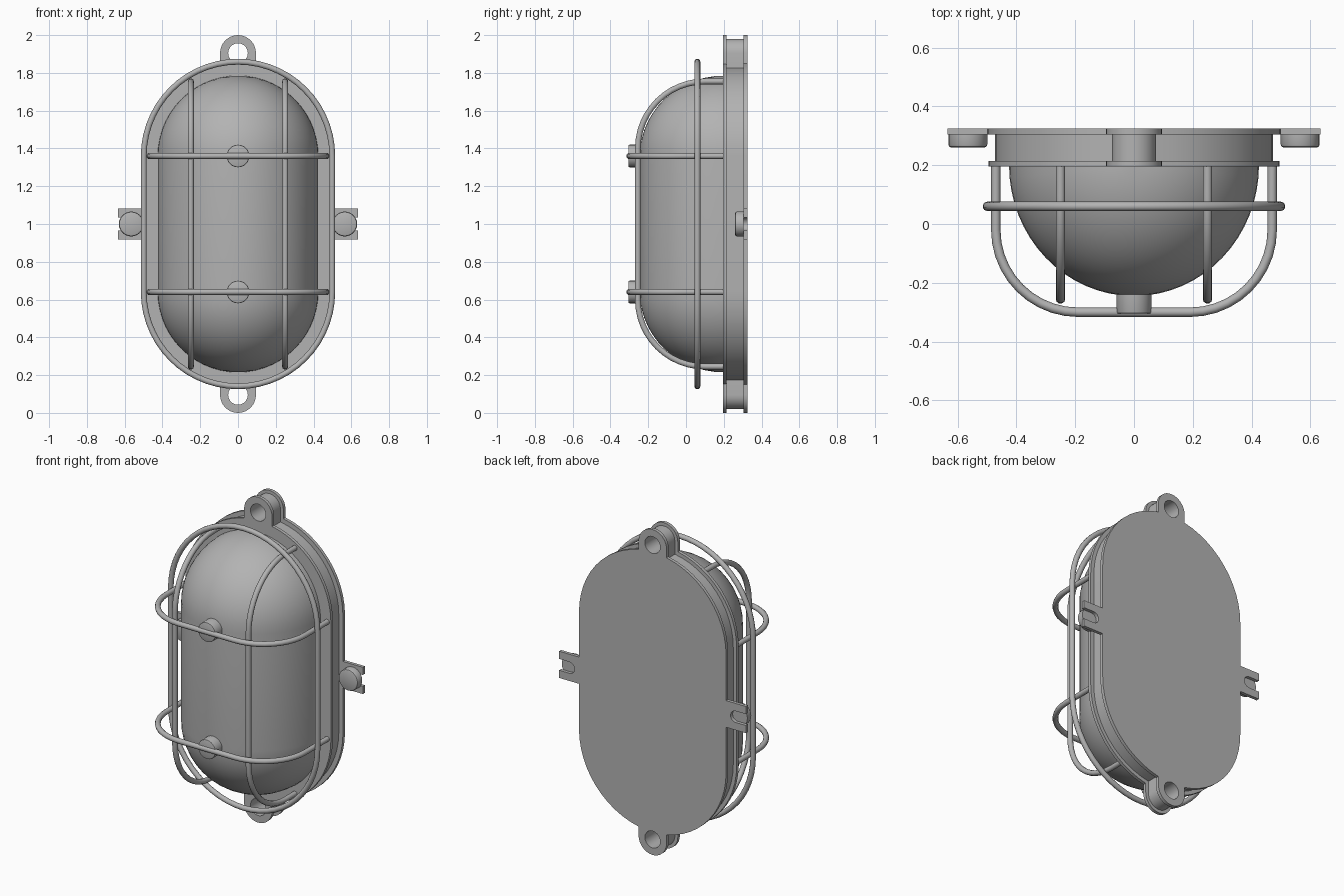
import bpy, bmesh
from math import sin, cos, pi, acos, sqrt, radians
from mathutils import Vector, Matrix

if "Cube" in bpy.data.objects:
    bpy.data.objects.remove(bpy.data.objects["Cube"])

MID = 1.0        # height of the lamp centre
HALF = 0.36      # half length of the straight sides
SEAT = 0.2       # depth at which glass and wires meet the base

grey = bpy.data.materials.new("grey_metal")
grey.use_nodes = True
grey.diffuse_color = (0.45, 0.45, 0.45, 1)
grey.node_tree.nodes["Principled BSDF"].inputs["Base Color"].default_value = (0.45, 0.45, 0.45, 1)


def finish(obj, angle=35):
    if not obj.data.materials:
        obj.data.materials.append(grey)
    bpy.ops.object.select_all(action='DESELECT')
    obj.select_set(True)
    bpy.context.view_layer.objects.active = obj
    if obj.type == 'CURVE':
        bpy.ops.object.convert(target='MESH')
    bpy.ops.object.shade_smooth_by_angle(angle=radians(angle))


def add_mesh(name, bm):
    bmesh.ops.recalc_face_normals(bm, faces=bm.faces)
    mesh = bpy.data.meshes.new(name)
    bm.to_mesh(mesh)
    bm.free()
    obj = bpy.data.objects.new(name, mesh)
    bpy.context.collection.objects.link(obj)
    finish(obj)


def arc(cx, cz, r, start, end, steps=12):
    return [(cx + r * cos(start + (end - start) * i / steps),
             cz + r * sin(start + (end - start) * i / steps)) for i in range(steps + 1)]


def base_outline(radius, ear, tab=False):
    """Long rounded outline with an ear at each end and optional slotted side tabs."""
    meet = acos(ear / radius)
    side = []
    if tab:
        edge = sqrt(radius ** 2)
        slot = [(x, z) for x, z in arc(0.565, 0, 0.035, -pi / 2, -3 * pi / 2, 8)]
        side = [(edge, -0.082), (0.635, -0.082), (0.635, -0.035)] + slot
        side += [(0.635, 0.035), (0.635, 0.082), (edge, 0.082)]
    half = side + arc(0, HALF, radius, 0, meet)
    half += arc(0, 0.905, ear, 0, pi, 16) + arc(0, HALF, radius, pi - meet, pi)
    return half + [(-x, -z) for x, z in half]


def plate(name, outline, y0, y1):
    """Extrude an outline pierced by the two mounting holes."""
    bm = bmesh.new()
    holes = [arc(0, s * 0.905, 0.052, 0, 2 * pi, 20)[:-1] for s in (1, -1)]
    for loop in [outline] + holes:
        vs = [bm.verts.new((x, y0, z + MID)) for x, z in loop]
        for a, b in zip(vs, vs[1:] + vs[:1]):
            bm.edges.new((a, b))
    bmesh.ops.triangle_fill(bm, edges=bm.edges[:], use_beauty=True)
    new = bmesh.ops.extrude_face_region(bm, geom=bm.faces[:], use_keep_orig=True)["geom"]
    moved = [g for g in new if isinstance(g, bmesh.types.BMVert)]
    bmesh.ops.translate(bm, verts=moved, vec=(0, y1 - y0, 0))
    add_mesh(name, bm)


def wire(name, points, closed=False):
    curve = bpy.data.curves.new(name, 'CURVE')
    curve.dimensions = '3D'
    curve.bevel_depth = 0.016
    curve.bevel_resolution = 3
    curve.use_fill_caps = True
    spline = curve.splines.new('POLY')
    spline.points.add(len(points) - 1)
    for p, co in zip(spline.points, points):
        p.co = (*co, 1)
    spline.use_cyclic_u = closed
    obj = bpy.data.objects.new(name, curve)
    bpy.context.collection.objects.link(obj)
    finish(obj, 50)


def disc(name, x, z, radius, y0, y1, bevel):
    """Round head facing the front, with a softened front rim."""
    bm = bmesh.new()
    turn = Matrix.Translation((x, (y0 + y1) / 2, z)) @ Matrix.Rotation(pi / 2, 4, 'X')
    bmesh.ops.create_cone(bm, cap_ends=True, segments=24, radius1=radius, radius2=radius,
                          depth=y1 - y0, matrix=turn)
    rim = [e for e in bm.edges if all(v.co.y < y0 + 1e-4 for v in e.verts)]
    bmesh.ops.bevel(bm, geom=rim, offset=bevel, segments=2, affect='EDGES', profile=0.5)
    add_mesh(name, bm)


# Base: two flanges around a narrower body
plate("back_flange", base_outline(0.5, 0.095, tab=True), 0.305, 0.325)
plate("base_body", base_outline(0.472, 0.075), 0.215, 0.305)
plate("front_flange", base_outline(0.495, 0.095), 0.195, 0.215)

# Glass dome: half a capsule, spun about its upright axis
bm = bmesh.new()
profile = arc(0, HALF, 0.425, pi / 2, 0, 14) + arc(0, -HALF, 0.425, 0, -pi / 2, 14)
verts = [bm.verts.new((r, 0, z)) for r, z in profile]
edges = [bm.edges.new(pair) for pair in zip(verts, verts[1:])]
bmesh.ops.spin(bm, geom=verts + edges, cent=(0, 0, 0), axis=(0, 0, 1), angle=-pi, steps=32)
bmesh.ops.remove_doubles(bm, verts=bm.verts, dist=1e-4)
for v in bm.verts:
    v.co = Vector((v.co.x, SEAT - abs(v.co.y) * 1.047, v.co.z + MID))
add_mesh("glass_dome", bm)

# Guard ring around the dome
ring = arc(0, HALF, 0.499, 0, pi, 28) + arc(0, -HALF, 0.499, pi, 2 * pi, 28)
wire("guard_ring", [(x, 0.06, z + MID) for x, z in ring], closed=True)

# Crosswise guard wires with their studs
bend = arc(0.19, -0.02, 0.28, 0, -pi / 2, 10)
hoop = [(0.47, SEAT)] + bend + [(-x, y) for x, y in reversed(bend)] + [(-0.47, SEAT)]
for label, z in (("upper", MID + HALF), ("lower", MID - HALF)):
    wire(label + "_cross_wire", [(x, y, z) for x, y in hoop])
    disc(label + "_stud", 0, z, 0.06, -0.305, -0.22, 0.006)

# Upright guard wires and the side bolts
bend = arc(HALF + 0.04, 0.1, 0.355, 0, -pi / 2, 12)
hoop = [(0.755, SEAT)] + bend + [(-z, y) for z, y in reversed(bend)] + [(-0.755, SEAT)]
for label, s in (("left", 1), ("right", -1)):
    wire(label + "_upright_wire", [(s * 0.25, y, z + MID) for z, y in hoop])
    disc(label + "_bolt", s * 0.565, MID, 0.066, 0.26, 0.305, 0.01)
